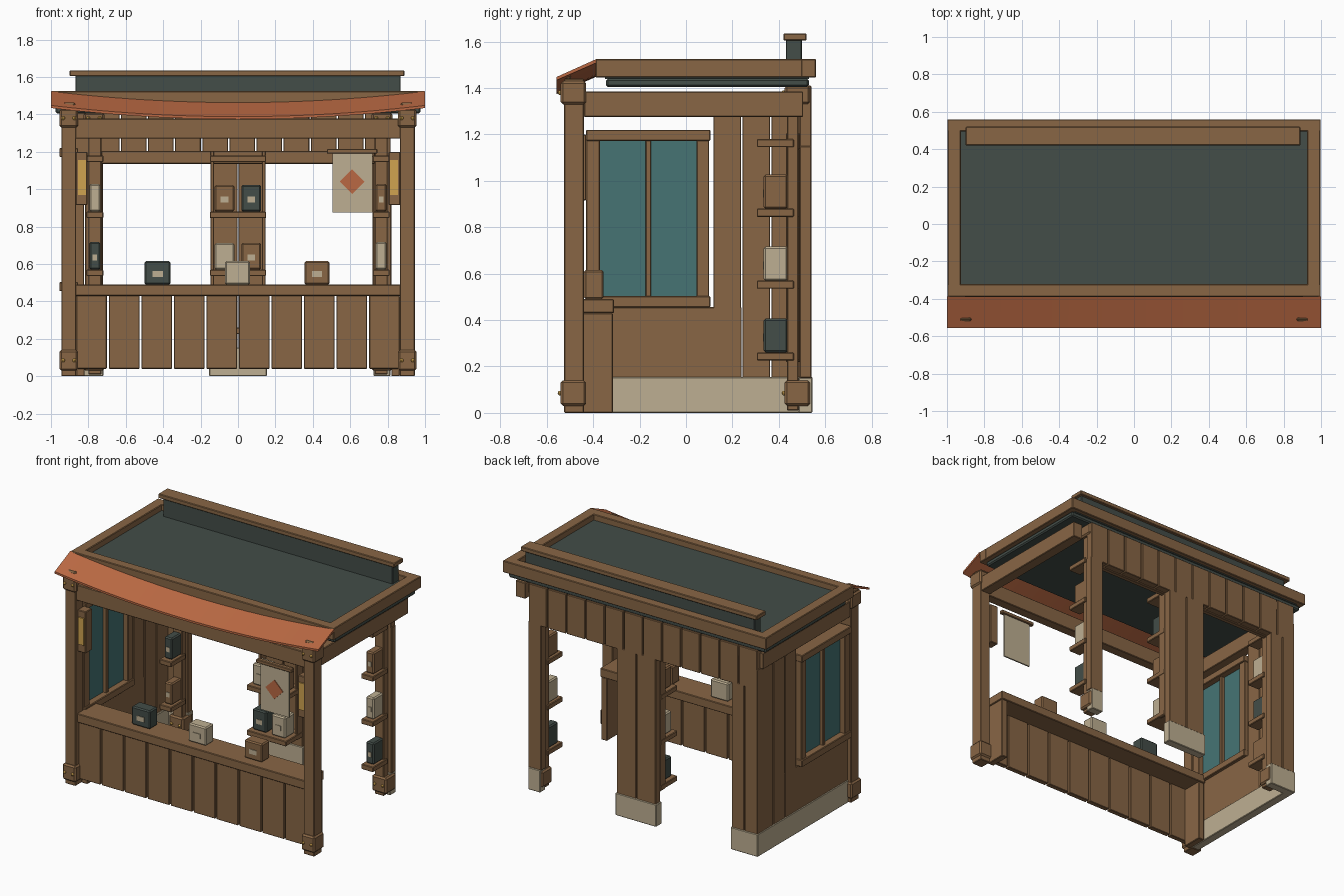
import bpy, bmesh, math

if "Cube" in bpy.data.objects:
    bpy.data.objects.remove(bpy.data.objects["Cube"])


def lin(c):
    return c / 12.92 if c <= 0.04045 else ((c + 0.055) / 1.055) ** 2.4


def mat(name, r, g, b):
    m = bpy.data.materials.new(name)
    m.diffuse_color = (lin(r / 255), lin(g / 255), lin(b / 255), 1)
    m.use_nodes = True
    m.node_tree.nodes["Principled BSDF"].inputs["Base Color"].default_value = m.diffuse_color
    return m


WOOD = mat("warm_wood", 136, 102, 69)
SLATE = mat("dark_slate", 67, 77, 72)
CREAM = mat("pale_stone", 190, 175, 146)
CLAY = mat("orange_cloth", 186, 105, 67)
TEAL = mat("teal_glass", 70, 116, 116)
GOLD = mat("gold", 208, 164, 80)


def finish(name, bm, m):
    bmesh.ops.recalc_face_normals(bm, faces=bm.faces)
    me = bpy.data.meshes.new(name)
    bm.to_mesh(me)
    bm.free()
    me.materials.append(m)
    ob = bpy.data.objects.new(name, me)
    bpy.context.collection.objects.link(ob)
    return ob


def box(name, x, y, z, m=WOOD, bevel=0.004):
    """Box from (min, max) ranges with softened edges."""
    bm = bmesh.new()
    bmesh.ops.create_cube(bm, size=1)
    for v in bm.verts:
        v.co = [r[0] if c < 0 else r[1] for c, r in zip(v.co, (x, y, z))]
    ob = finish(name, bm, m)
    if bevel:
        b = ob.modifiers.new("soft_edges", 'BEVEL')
        b.width = bevel
        b.segments = 1
    return ob


def rng(a, b, s):
    return (a, b) if s > 0 else (-b, -a)


def boards(name, x0, x1, n, y, z, gap=0.008):
    w = (x1 - x0) / n
    for i in range(n):
        box(name, (x0 + i * w + gap / 2, x0 + (i + 1) * w - gap / 2), y, z, bevel=0.003)


def goods(x0, x1, y0, y1, z0, h, m):
    """Rounded goods box with a paper label on the front."""
    box("goods_box", (x0, x1), (y0, y1), (z0, z0 + h), m, 0.008)
    cx, cz, w = (x0 + x1) / 2, z0 + h * 0.45, (x1 - x0) * 0.2
    box("goods_label", (cx - w, cx + w), (y0 - 0.004, y0 + 0.002),
        (cz - 0.016, cz + 0.016), CREAM, 0)


def bolt(x, y, z):
    bm = bmesh.new()
    bmesh.ops.create_uvsphere(bm, u_segments=8, v_segments=6, radius=0.01)
    for v in bm.verts:
        v.co.x, v.co.y, v.co.z = v.co.x + x, v.co.y + y, v.co.z + z
    finish("bolt", bm, GOLD)


# Posts, brackets, bolts, side beams
for s in (-1, 1):
    box("front_post", rng(0.865, 0.945, s), (-0.525, -0.44), (0, 1.44))
    box("rear_post", rng(0.73, 0.80, s), (0.435, 0.485), (0.01, 1.41))
    for z0, z1 in ((0.03, 0.14), (1.33, 1.43)):
        zc = (z0 + z1) / 2
        box("front_bracket", rng(0.855, 0.955, s), (-0.54, -0.43), (z0, z1), bevel=0.01)
        box("rear_bracket", rng(0.715, 0.825, s), (0.425, 0.535), (z0, min(z1, 1.41)), bevel=0.01)
        for dx in (-0.03, 0.03):
            bolt(s * 0.905 + dx, -0.543, zc)
            bolt(s * 0.77 + dx, 0.422, zc)
    box("side_beam", rng(0.865, 0.94, s), (-0.44, 0.505), (1.275, 1.385))
    # Lamps on the inner sides of the front posts
    box("lamp_case", rng(0.805, 0.868, s), (-0.50, -0.43), (0.915, 1.20))
    box("lamp_panel", rng(0.814, 0.856, s), (-0.508, -0.499), (0.97, 1.155), GOLD, 0)
    # Counter end panels
    box("counter_end", rng(0.82, 0.866, s), (-0.46, -0.315), (0.0, 0.43))
box("front_beam", (-0.87, 0.87), (-0.515, -0.445), (1.27, 1.378))

# Counter
boards("counter_board", -0.87, 0.87, 10, (-0.49, -0.455), (0.04, 0.432), 0.011)
box("counter_top", (-0.87, 0.87), (-0.505, -0.31), (0.43, 0.49))
goods(-0.50, -0.36, -0.44, -0.355, 0.49, 0.125, SLATE)
goods(-0.07, 0.065, -0.44, -0.355, 0.49, 0.125, CREAM)
goods(0.355, 0.49, -0.44, -0.355, 0.49, 0.125, WOOD)

# Back wall: header boards, columns, stone feet
BY = (0.49, 0.54)
boards("back_header_board", -0.92, 0.82, 12, BY, (1.14, 1.41))
box("back_rail", (-0.73, 0.73), (0.455, 0.49), (1.135, 1.205))
boards("centre_column_board", -0.15, 0.15, 2, BY, (0.15, 1.15), 0.006)
box("right_column_board", (0.72, 0.82), BY, (0.15, 1.15))
boards("left_column_board", -0.92, -0.72, 2, BY, (0.15, 1.15), 0.006)
for x in ((-0.155, 0.155), (0.725, 0.815), (-0.92, -0.72)):
    box("back_stone_foot", x, (0.485, 0.545), (0, 0.153), CREAM)

# Left wall around the window
LX = (-0.92, -0.875)
box("left_stone_base", (-0.925, -0.865), (-0.44, 0.545), (0, 0.155), CREAM)
box("left_lower_wall", LX, (-0.44, 0.24), (0.15, 0.457))
for y0, y1 in ((0.118, 0.237), (0.243, 0.362), (0.368, 0.54)):
    box("left_wall_board", LX, (y0, y1), (0.15, 1.28), bevel=0.003)
FX = (-0.945, -0.865)
box("window_head", (-0.955, -0.855), (-0.43, 0.105), (1.172, 1.22))
box("window_sill", (-0.955, -0.855), (-0.43, 0.105), (0.455, 0.503))
for y in ((-0.43, -0.37), (0.045, 0.10)):
    box("window_stile", FX, y, (0.49, 1.18))
box("window_mullion", (-0.935, -0.875), (-0.175, -0.15), (0.49, 1.18))
box("window_glass", (-0.91, -0.90), (-0.38, 0.055), (0.49, 1.18), TEAL, 0)

# Shelves with goods, from the lowest to the highest
units = {
    0.765: (SLATE, CREAM, WOOD),
    -0.765: (WOOD, SLATE, CREAM),
}
levels = (0.26, 0.57, 0.88)
for cx, mats in units.items():
    for z in levels + (1.18,):
        box("side_shelf", (cx - 0.045, cx + 0.045), (0.305, 0.465), (z - 0.035, z))
    for z, m in zip(levels, mats):
        goods(cx - 0.03, cx + 0.03, 0.335, 0.44, z, 0.147, m)
for z in levels + (1.18,):
    box("centre_shelf", (-0.15, 0.15), (0.305, 0.49), (z - 0.035, z))
for s in (-1, 1):
    box("centre_shelf_side", rng(0.128, 0.148, s), (0.43, 0.492), (0.22, 1.205))
for z, pair in zip(levels, ((SLATE, CREAM), (CREAM, WOOD), (WOOD, SLATE))):
    for x0, m in zip((-0.125, 0.018), pair):
        goods(x0, x0 + 0.105, 0.335, 0.44, z, 0.143, m)

# Hanging banner with a diamond
box("banner_rod", (0.475, 0.745), (-0.485, -0.455), (1.19, 1.215))
box("banner_cloth", (0.505, 0.72), (-0.475, -0.465), (0.875, 1.195), CREAM, 0)
bm = bmesh.new()
bmesh.ops.create_cone(bm, cap_ends=True, segments=4, radius1=0.066, radius2=0.066, depth=0.006)
for v in bm.verts:
    x, y, z = v.co
    a = math.atan2(y, x)
    a = round(a / (math.pi / 2)) * math.pi / 2
    v.co = (0.61 + 0.066 * math.cos(a), -0.477 + z, 1.04 + 0.066 * math.sin(a))
finish("banner_diamond", bm, CLAY)

# Roof: slab, raised rim, rear ridge
box("roof_lower_slab", (-0.975, 0.975), (-0.345, 0.53), (1.405, 1.44), SLATE, 0.008)
box("roof_deck", (-0.95, 0.95), (-0.35, 0.53), (1.438, 1.485), SLATE, 0)
for s in (-1, 1):
    box("roof_side_rim", rng(0.925, 0.997, s), (-0.388, 0.557), (1.445, 1.525))
for y in ((-0.39, -0.322), (0.495, 0.56)):
    box("roof_long_rim", (-0.998, 0.998), y, (1.445, 1.525))
box("ridge_wall", (-0.87, 0.87), (0.43, 0.50), (1.48, 1.61), SLATE)
box("ridge_cap", (-0.90, 0.89), (0.42, 0.52), (1.605, 1.635))

# Sagging cloth awning
bm = bmesh.new()
N = 24
rings = []
for i in range(N + 1):
    x = -1 + 2 * i / N
    sag = 0.06 * (1 - x * x)
    rings.append([bm.verts.new((x, y, z - sag)) for y, z in
                  ((-0.388, 1.524), (-0.557, 1.448), (-0.557, 1.434), (-0.388, 1.508))])
for a, b in zip(rings, rings[1:]):
    for k in range(4):
        bm.faces.new((a[k], a[(k + 1) % 4], b[(k + 1) % 4], b[k]))
bm.faces.new(rings[0])
bm.faces.new(rings[-1])
awning = finish("awning", bm, CLAY)
bpy.context.view_layer.objects.active = awning
awning.select_set(True)
bpy.ops.object.shade_smooth_by_angle(angle=math.radians(30))

# Wooden toggles holding the awning
for s in (-1, 1):
    box("awning_toggle", rng(0.868, 0.935, s), (-0.52, -0.495), (1.435, 1.463), bevel=0.009)
